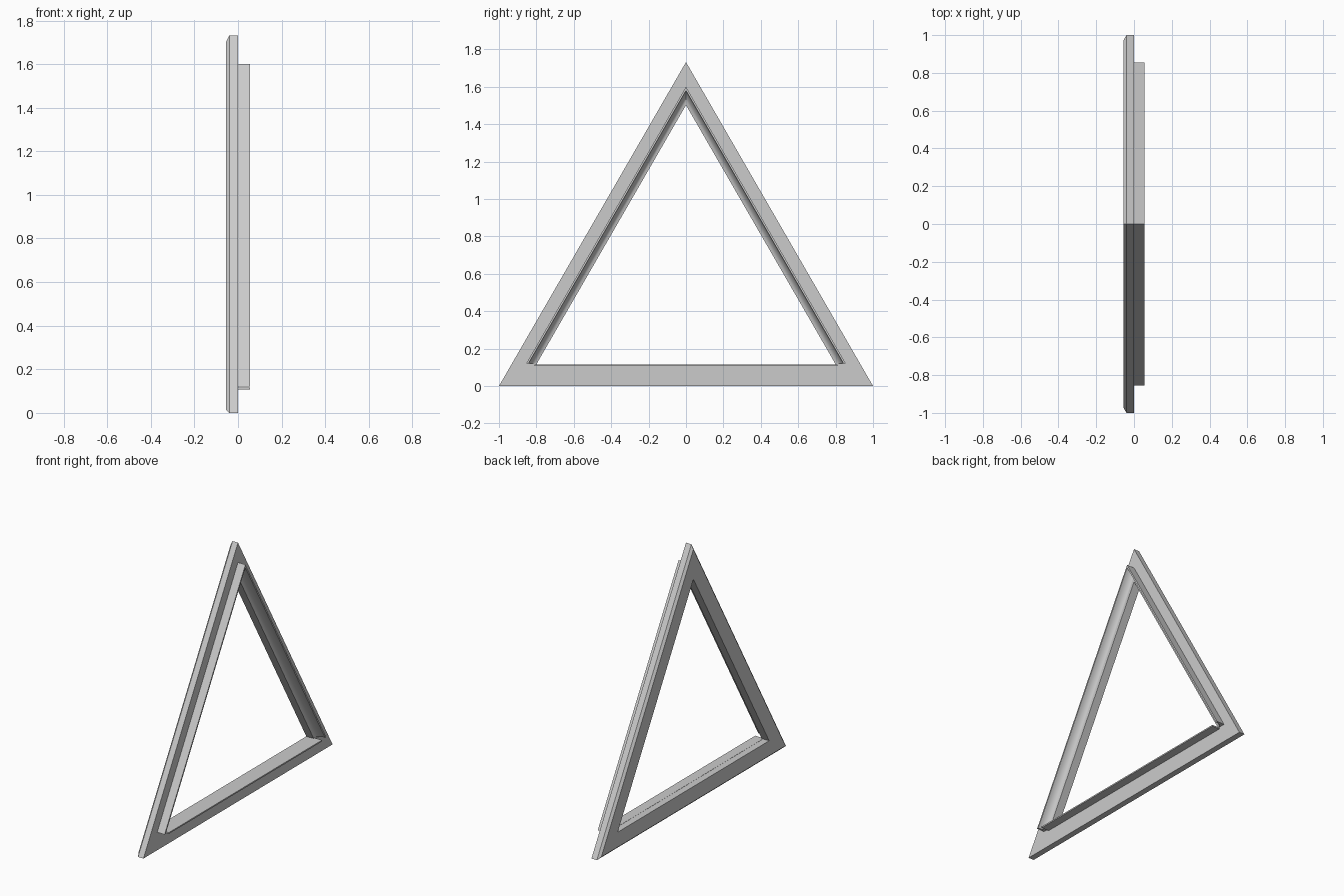
import bpy, bmesh, math

if "Cube" in bpy.data.objects:
    bpy.data.objects.remove(bpy.data.objects["Cube"])

ROOT3 = math.sqrt(3)
HALF = 0.055       # half depth of the whole frame
WIDTH = 0.115      # width of each bar
LIP = 0.066        # inset of the raised lip
FOOT = 0.12        # height where the lip ends

grey = bpy.data.materials.new("plain_grey")
grey.use_nodes = True
grey.diffuse_color = (0.6, 0.6, 0.6, 1)
grey.node_tree.nodes["Principled BSDF"].inputs["Base Color"].default_value = (0.6, 0.6, 0.6, 1)


def finish(name, bm):
    bmesh.ops.recalc_face_normals(bm, faces=bm.faces)
    mesh = bpy.data.meshes.new(name)
    bm.to_mesh(mesh)
    bm.free()
    mesh.materials.append(grey)
    obj = bpy.data.objects.new(name, mesh)
    bpy.context.collection.objects.link(obj)
    bpy.ops.object.select_all(action="DESELECT")
    obj.select_set(True)
    bpy.context.view_layer.objects.active = obj
    bpy.ops.object.shade_smooth_by_angle(angle=math.radians(35))
    return obj


def triangle_sweep(name, profile, foot=None):
    """Sweep (inset, x) points round the triangle; a foot height leaves the base open."""
    bm = bmesh.new()
    rings = [[], [], []]
    for inset, x in profile:
        top = ROOT3 - 2 * inset
        z = inset if foot is None else foot
        y = (top - z) / ROOT3
        for ring, co in zip(rings, ((x, -y, z), (x, 0, top), (x, y, z))):
            ring.append(bm.verts.new(co))
    pairs = [(0, 1), (1, 2)]
    if foot is None:
        pairs.append((2, 0))
    else:
        bm.faces.new(rings[0])
        bm.faces.new(rings[2])
    n = len(profile)
    for a, b in pairs:
        for i in range(n):
            j = (i + 1) % n
            bm.faces.new((rings[a][i], rings[a][j], rings[b][j], rings[b][i]))
    return finish(name, bm)


# Mitred triangular frame with a chamfered outer back edge
triangle_sweep("triangle_frame", [
    (0, 0), (0, -0.04), (0.015, -HALF), (WIDTH, -HALF), (WIDTH, 0)])

# Raised lip on the two sloping bars, with a hollow curve on its inner side
tip = LIP + 0.01
cove = []
for step in range(7):
    a = math.radians(15 * step)
    cove.append((WIDTH - (WIDTH - tip) * math.cos(a), HALF * (1 - math.sin(a))))
triangle_sweep("side_lip", [(LIP, 0), (LIP, HALF)] + cove, foot=FOOT)

# Thin ledge along the top of the base bar
bm = bmesh.new()
bmesh.ops.create_cube(bm, size=1)
for v in bm.verts:
    v.co.x = HALF if v.co.x > 0 else -0.01
    v.co.y *= 1.62
    v.co.z = WIDTH + 0.001 if v.co.z > 0 else WIDTH - 0.008
finish("base_ledge", bm)
